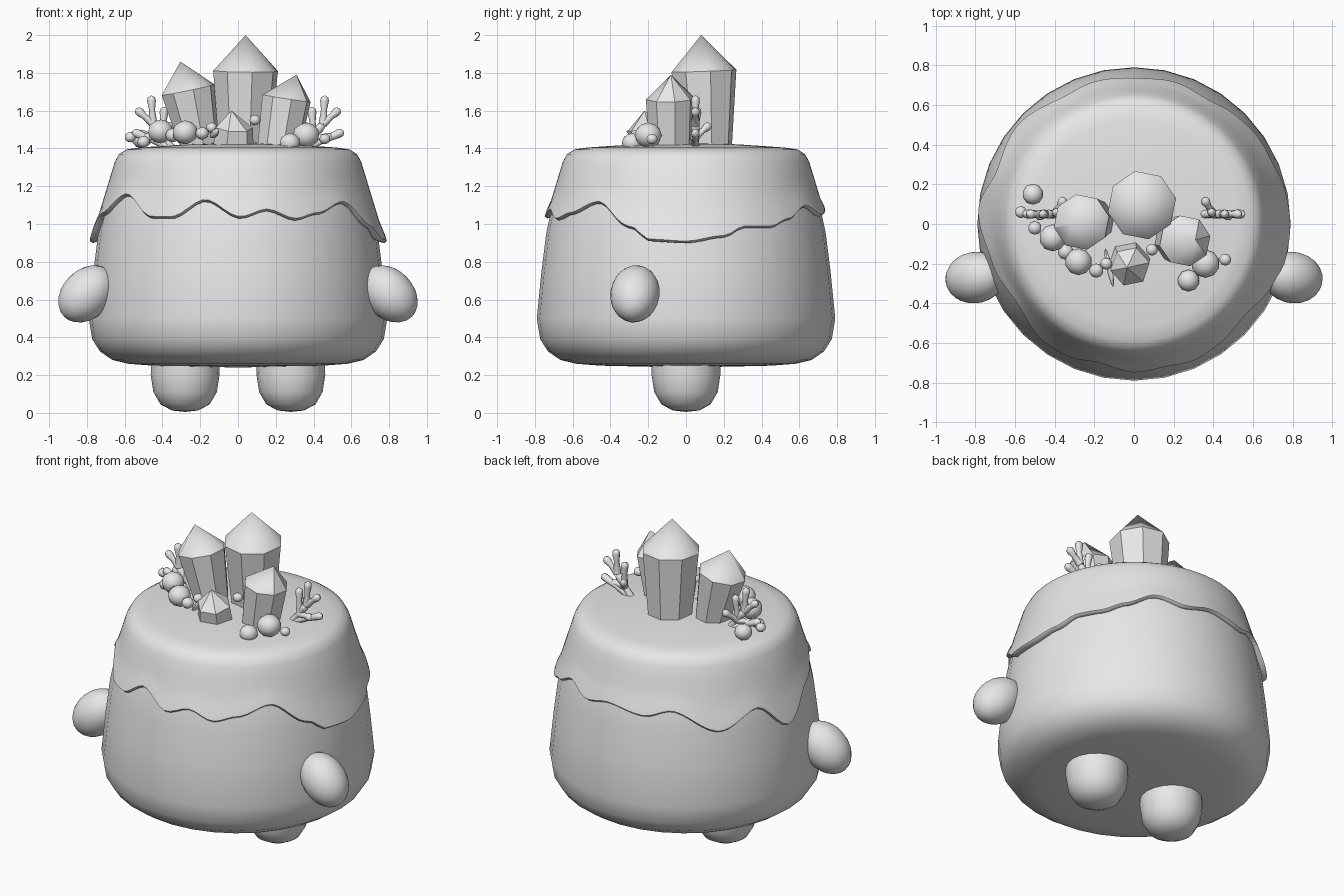
import bpy, bmesh, math
from mathutils import Vector

cube = bpy.data.objects.get("Cube")
if cube:
    bpy.data.objects.remove(cube, do_unlink=True)

CLAY = (0.8, 0.8, 0.8, 1)
mat = bpy.data.materials.new("light grey")
mat.use_nodes = True
mat.diffuse_color = CLAY
mat.node_tree.nodes["Principled BSDF"].inputs["Base Color"].default_value = CLAY


def finish(bm, name, angle=40):
    """Turn a bmesh into a named, smooth shaded object."""
    bmesh.ops.recalc_face_normals(bm, faces=bm.faces[:])
    mesh = bpy.data.meshes.new(name)
    bm.to_mesh(mesh)
    bm.free()
    mesh.materials.append(mat)
    ob = bpy.data.objects.new(name, mesh)
    bpy.context.collection.objects.link(ob)
    bpy.ops.object.select_all(action='DESELECT')
    bpy.context.view_layer.objects.active = ob
    ob.select_set(True)
    bpy.ops.object.shade_smooth_by_angle(angle=math.radians(angle))
    return ob


def skin_rings(bm, rings):
    """Bridge closed rings of points; a single point makes a pole."""
    loops = [[bm.verts.new(p) for p in ring] for ring in rings]
    for a, b in zip(loops, loops[1:]):
        n = max(len(a), len(b))
        for i in range(n):
            j = (i + 1) % n
            if len(a) == 1:
                bm.faces.new((a[0], b[i], b[j]))
            elif len(b) == 1:
                bm.faces.new((a[i], a[j], b[0]))
            else:
                bm.faces.new((a[i], a[j], b[j], b[i]))


def circle(center, r, n, turn=0.0):
    c = Vector(center)
    if r == 0:
        return [c]
    return [c + Vector((r * math.cos(turn + k * math.tau / n),
                        r * math.sin(turn + k * math.tau / n), 0)) for k in range(n)]


def lathe(name, profile, x=0, y=0, n=32):
    bm = bmesh.new()
    skin_rings(bm, [circle((x, y, z), r, n) for r, z in profile])
    return finish(bm, name)


def ball(name, center, radii, axis=(0, 0, 1), subdiv=3):
    bm = bmesh.new()
    bmesh.ops.create_icosphere(bm, subdivisions=subdiv, radius=1)
    turn = Vector((0, 0, 1)).rotation_difference(Vector(axis))
    for v in bm.verts:
        p = Vector([a * b for a, b in zip(v.co, radii)])
        v.co = turn @ p + Vector(center)
    return finish(bm, name)


# Rounded cake body
lathe("body", [(0, .24), (.45, .25), (.58, .26), (.665, .28), (.73, .325), (.772, .39),
               (.79, .5), (.765, .75), (.74, .95), (.713, 1.08), (.63, 1.33), (0, 1.36)])

# Icing: drip heights by angle round the cake
drips = [(0, .91), (15, .94), (24, .99), (36, .99), (46, 1.03), (60, 1.10), (74, 1.05),
         (87, 1.08), (106, 1.05), (118, 1.09), (140, .97), (159, 1.06), (174, .91),
         (195, 1.06), (214, 1.16), (233, 1.04), (242, 1.04), (256, 1.13), (271, 1.04),
         (282, 1.08), (294, 1.03), (304, 1.06), (320, 1.12), (337, .99), (346, .92), (360, .91)]


def drip(deg):
    for (a, za), (b, zb) in zip(drips, drips[1:]):
        if a <= deg <= b:
            t = (deg - a) / (b - a)
            return za + (zb - za) * t * t * (3 - 2 * t)


def icing():
    n = 120
    bm = bmesh.new()
    rings = [circle((0, 0, z), r, n) for r, z in
             [(0, 1.435), (.3, 1.42), (.52, 1.405), (.59, 1.395), (.63, 1.37), (.652, 1.33)]]
    # rows down the skirt, then a rolled lip tucked under
    rows = [(t, 0, 0) for t in (.25, .5, .75)]
    rows += [(.92, .008, 0), (1, .008, 0), (1, -.005, -.012), (1, -.06, .005)]
    for t, out, dz in rows:
        ring = []
        for k in range(n):
            ang = math.tau * k / n
            z = 1.33 + (drip(math.degrees(ang)) - 1.33) * t
            r = .652 + (1.33 - z) * .305 + out
            ring.append((r * math.cos(ang), r * math.sin(ang), z + dz))
        rings.append(ring)
    skin_rings(bm, rings)
    finish(bm, "icing", 60)


icing()

# Stubby legs and egg shaped arms
for side, s in (("left", 1), ("right", -1)):
    lathe(side + "_leg", [(0, .005), (.07, .013), (.13, .045), (.168, .11), (.182, .2), (.18, .32)],
          x=.28 * s, n=20)
    ball(side + "_arm", (.80 * s, -.27, .63), (.13, .13, .172), (-.7 * s, .12, .7))


# Crystals: leaning faceted prisms with pointed tips
def crystal(name, base, shoulder, tip, r_base, r, n=8, turn=.2):
    bm = bmesh.new()
    skin_rings(bm, [[Vector(base)], circle(base, r_base, n, turn),
                    circle(shoulder, r, n, turn), [Vector(tip)]])
    # tilt the shoulder with the lean
    lean = (Vector(shoulder) - Vector(base)).normalized()
    for v in bm.verts:
        d = v.co - Vector(shoulder)
        if abs(d.z) < .001:
            v.co.z -= d.x * lean.x + d.y * lean.y
    finish(bm, name, 35)


crystal("large_crystal", (.035, .11, 1.40), (.04, .095, 1.81), (.04, .08, 2.0), .135, .175)
crystal("left_crystal", (-.20, .02, 1.40), (-.265, .01, 1.71), (-.305, 0, 1.86), .105, .142)
crystal("right_crystal", (.215, -.08, 1.40), (.257, -.085, 1.665), (.31, -.08, 1.79), .115, .13)
crystal("small_crystal", (-.025, -.19, 1.40), (-.02, -.215, 1.51), (-.035, -.22, 1.60), .11, .1, 6)

# Pebbles and beads: x, y, z, radius
pebbles = [(-.41, -.07, 1.49, .068), (-.28, -.19, 1.485, .068), (-.19, -.235, 1.48, .036),
           (-.14, -.2, 1.51, .03), (.09, -.13, 1.55, .03), (.36, -.2, 1.47, .072),
           (.46, -.18, 1.45, .03), (.275, -.285, 1.43, .055), (-.51, .15, 1.45, .053),
           (-.5, -.02, 1.435, .034), (-.57, .06, 1.46, .03), (-.345, -.14, 1.47, .04)]
for i, (x, y, z, r) in enumerate(pebbles):
    ball("pebble_%d" % (i + 1), (x, y, z), (r, r, r * .93), subdiv=2)
ball("sliver", (-.125, -.22, 1.48), (.014, .025, .1), (.2, -.95, .1), 2)


# Branching coral on both sides
def coral(name, root, tips):
    curve = bpy.data.curves.new(name, 'CURVE')
    curve.dimensions = '3D'
    curve.bevel_depth = .021
    curve.bevel_resolution = 2
    curve.materials.append(mat)
    a = Vector(root)
    for tip in tips:
        b = Vector(tip)
        d = (b - a).normalized()
        path = [(a, 1.1), (a.lerp(b, .5), .75), (b - d * .03, 1.1), (b - d * .01, .95), (b, .15)]
        sp = curve.splines.new('POLY')
        sp.use_smooth = True
        sp.points.add(len(path) - 1)
        for p, (co, rad) in zip(sp.points, path):
            p.co = (*co, 1)
            p.radius = rad
    curve.use_fill_caps = True
    ob = bpy.data.objects.new(name, curve)
    bpy.context.collection.objects.link(ob)


for side, s in (("left", 1), ("right", -1)):
    hub, fork = (.40 * s, .05, 1.46), (.45 * s, .05, 1.53)
    coral(side + "_coral_trunk", (.35 * s, .05, 1.40), [fork, (.56 * s, .05, 1.49)])
    coral(side + "_coral_branches", fork, [(.46 * s, .05, 1.68), (.54 * s, .05, 1.61)])
    coral(side + "_coral_twigs", hub, [(.39 * s, .06, 1.62), (.35 * s, .13, 1.53),
                                       (.50 * s, .04, 1.46)])
